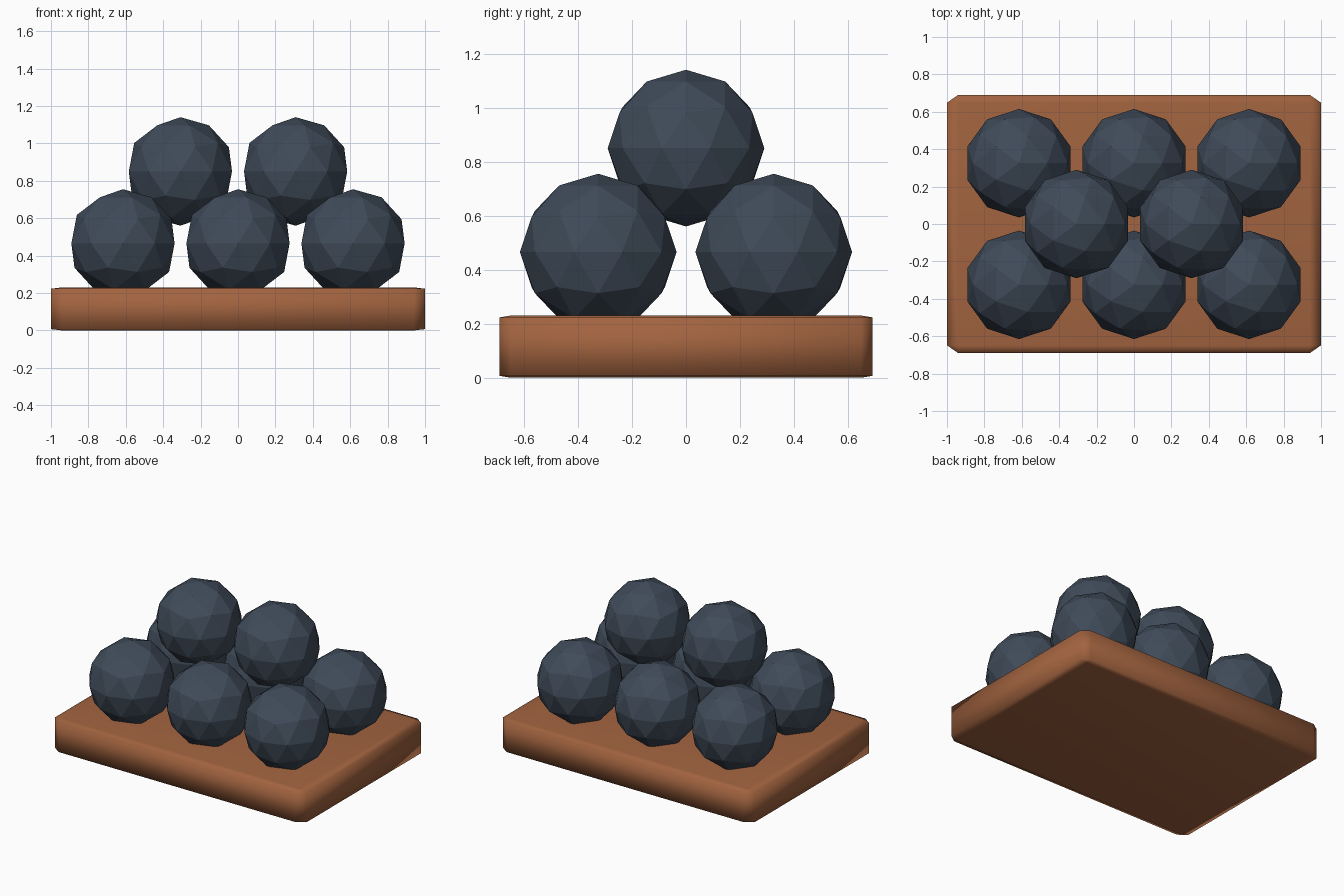
import bpy, bmesh

if "Cube" in bpy.data.objects:
    bpy.data.objects.remove(bpy.data.objects["Cube"])


def material(name, color):
    m = bpy.data.materials.new(name)
    m.diffuse_color = color
    m.use_nodes = True
    m.node_tree.nodes["Principled BSDF"].inputs["Base Color"].default_value = m.diffuse_color
    return m


wood = material("brown_wood", (0.36, 0.125, 0.05, 1))
iron = material("dark_iron", (0.05, 0.07, 0.1, 1))

# Base plank: chamfered unit cube, then stretched so the chamfer stretches too
bm = bmesh.new()
bmesh.ops.create_cube(bm, size=2)
bmesh.ops.bevel(bm, geom=bm.edges[:], offset=0.06, segments=1,
                affect='EDGES', profile=0.5)
bmesh.ops.scale(bm, vec=(1, 0.69, 0.115), verts=bm.verts)
bmesh.ops.translate(bm, vec=(0, 0, 0.115), verts=bm.verts)
for f in bm.faces:
    f.smooth = True
mesh = bpy.data.meshes.new("base_plank")
bm.to_mesh(mesh)
bm.free()
mesh.materials.append(wood)
bpy.context.collection.objects.link(bpy.data.objects.new("base_plank", mesh))

# One faceted ball mesh shared by the whole stack
bm = bmesh.new()
bmesh.ops.create_icosphere(bm, subdivisions=2, radius=0.29)
ball_mesh = bpy.data.meshes.new("ball")
bm.to_mesh(ball_mesh)
bm.free()
ball_mesh.materials.append(iron)


def ball(name, x, y, z):
    ob = bpy.data.objects.new(name, ball_mesh)
    ob.location = (x, y, z)
    bpy.context.collection.objects.link(ob)


# Lower layer, two rows of three, slightly sunk into the plank
for x in (-0.615, 0, 0.615):
    for y in (-0.325, 0.325):
        ball("lower_ball", x, y, 0.465)

# Upper layer, two balls resting in the gaps
for x in (-0.308, 0.308):
    ball("upper_ball", x, 0, 0.85)
